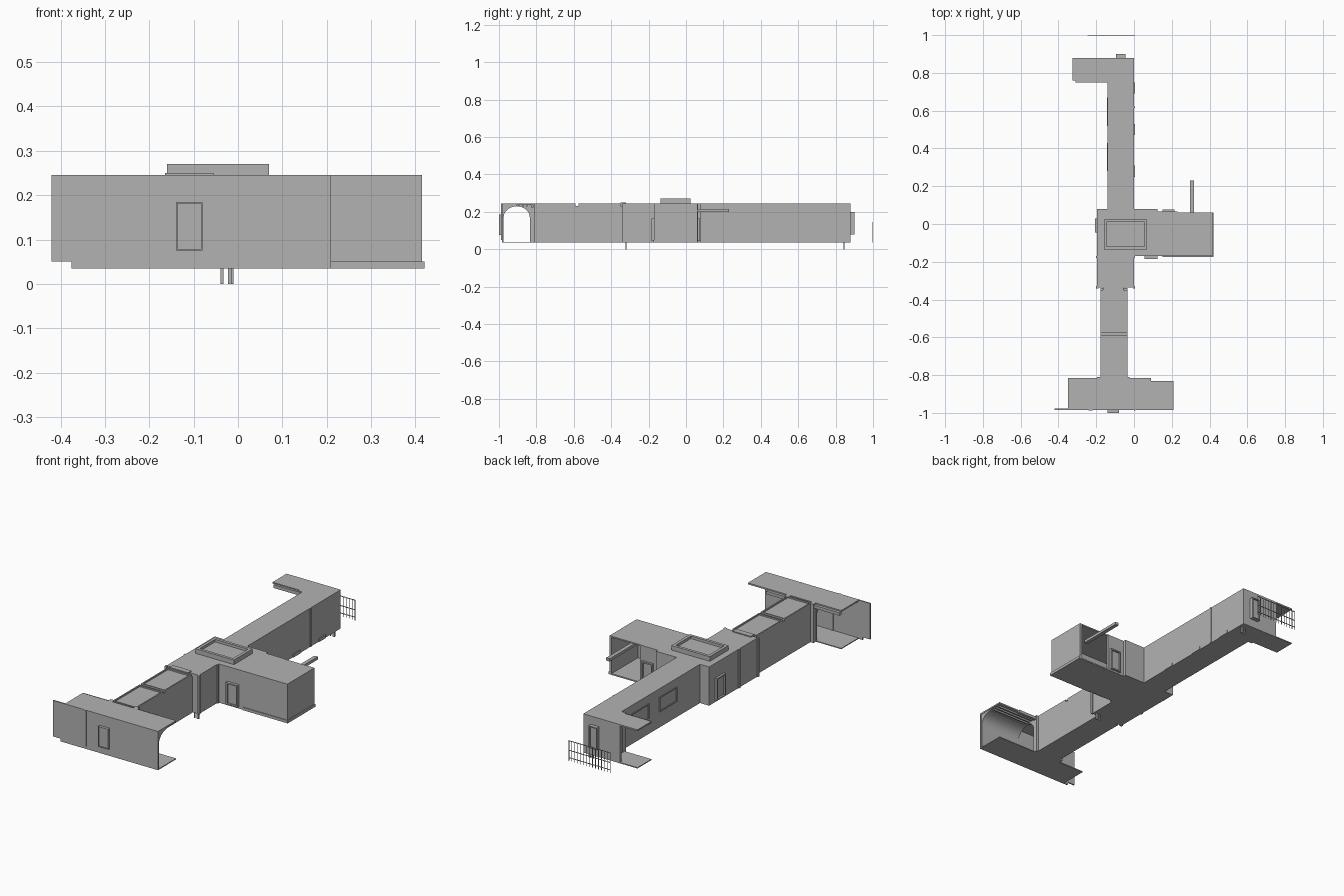
import bpy, bmesh, math
from mathutils import Vector

if "Cube" in bpy.data.objects:
    bpy.data.objects.remove(bpy.data.objects["Cube"])

grey = bpy.data.materials.new("plain_grey")
grey.use_nodes = True
colour = (0.45, 0.45, 0.45, 1)
grey.diffuse_color = colour
grey.node_tree.nodes["Principled BSDF"].inputs["Base Color"].default_value = colour

FLOOR, TOP = 0.035, 0.245


def finish(name, bm):
    bmesh.ops.recalc_face_normals(bm, faces=bm.faces)
    mesh = bpy.data.meshes.new(name)
    bm.to_mesh(mesh)
    bm.free()
    mesh.materials.append(grey)
    obj = bpy.data.objects.new(name, mesh)
    bpy.context.collection.objects.link(obj)
    return obj


def add_box(bm, x, y, z):
    verts = bmesh.ops.create_cube(bm, size=1)["verts"]
    for v in verts:
        v.co = Vector([(a + b) / 2 + c * (b - a) for c, (a, b) in zip(v.co, (x, y, z))])


def box(name, x, y, z=(FLOOR, TOP)):
    bm = bmesh.new()
    add_box(bm, x, y, z)
    return finish(name, bm)


def tray(name, x, y, z, normal, rim, depth):
    """Box with one face inset and sunk."""
    bm = bmesh.new()
    add_box(bm, x, y, z)
    bm.normal_update()
    n = Vector(normal)
    face = max(bm.faces, key=lambda f: f.normal.dot(n))
    bmesh.ops.inset_region(bm, faces=[face], thickness=rim)
    inner = bmesh.ops.extrude_discrete_faces(bm, faces=[face])["faces"][0]
    for v in inner.verts:
        v.co -= n * depth
    return finish(name, bm)


def extrude_x(name, profile, x0, x1):
    """Extrude a (y, z) profile along x."""
    bm = bmesh.new()
    face = bm.faces.new([bm.verts.new((x0, y, z)) for y, z in profile])
    new = bmesh.ops.extrude_face_region(bm, geom=[face])["geom"]
    bmesh.ops.translate(bm, vec=(x1 - x0, 0, 0),
                        verts=[g for g in new if isinstance(g, bmesh.types.BMVert)])
    return finish(name, bm)


def arc(start, end, steps):
    angles = [math.radians(start + (end - start) * i / steps) for i in range(steps + 1)]
    return [(-0.905 + 0.07 * math.cos(a), 0.17 + 0.06 * math.sin(a)) for a in angles]


# Front cross hall: open ends, thin front wall, roof and floor
box("front_wall", (-0.375, 0.21), (-0.985, -0.978))
box("front_wall_end", (-0.42, -0.375), (-0.985, -0.978), (0.05, TOP))
box("front_hall_roof", (-0.35, 0.21), (-0.978, -0.83), (0.237, TOP))
box("front_hall_floor", (-0.35, 0.21), (-0.978, -0.83), (FLOOR, 0.04))
box("front_hall_lintel", (-0.35, 0.09), (-0.83, -0.815), (0.222, 0.238))
for i, (a, b) in enumerate([(-0.24, -0.22), (0.0, 0.007)]):
    box(f"front_wall_seam_{i}", (a, b), (-0.988, -0.985), (0.05, TOP))

arch = [(-0.978, FLOOR), (-0.978, TOP), (-0.83, TOP), (-0.83, FLOOR), (-0.835, FLOOR)]
arch += arc(0, 180, 16) + [(-0.975, FLOOR)]
for name, x in (("right_arch", -0.2), ("left_arch", -0.04)):
    extrude_x(name, arch, x, x + 0.015)
cove = [(-0.978, FLOOR), (-0.978, TOP), (-0.905, TOP)] + arc(90, 180, 8) + [(-0.975, FLOOR)]
extrude_x("left_wing_cove", cove, -0.025, 0.208)
for i in range(3):
    y = -0.895 + i * 0.02
    box(f"ceiling_rib_{i}", (-0.025, 0.2), (y, y + 0.008), (0.228, 0.238))
for i, x in enumerate((-0.185, -0.035)):
    box(f"hall_corner_post_{i}", (x - 0.012, x + 0.012), (-0.835, -0.81))

# Front corridor with two sunk roof panels
box("front_corridor", (-0.178, -0.035), (-0.83, -0.34), (FLOOR, 0.232))
for i, (a, b) in enumerate([(-0.82, -0.59), (-0.575, -0.35)]):
    tray(f"corridor_roof_panel_{i}", (-0.178, -0.035), (a, b), (0.23, TOP), (0, 0, 1), 0.01, 0.007)
box("corridor_collar", (-0.165, -0.055), (-0.35, -0.32), (FLOOR, 0.25))

# Central block and roof tray
box("central_block", (-0.195, 0), (-0.335, 0.08))
for i, x in enumerate((-0.195, 0.0)):
    for j, y in enumerate((-0.335, -0.175)):
        box(f"central_post_{i}_{j}", (x - 0.006, x + 0.006), (y - 0.006, y + 0.006))
tray("roof_unit", (-0.16, 0.07), (-0.135, 0.025), (TOP, 0.27), (0, 0, 1), 0.022, 0.014)

# Side room, open at the back near its far end
box("side_room_floor", (0, 0.41), (-0.17, 0.062), (FLOOR, 0.042))
box("side_room_roof", (0, 0.41), (-0.17, 0.062), (0.238, TOP))
box("side_room_front_wall", (0, 0.41), (-0.17, -0.163))
box("side_room_end_wall", (0.403, 0.415), (-0.17, 0.062))
box("side_room_back_wall", (0, 0.23), (0.055, 0.065))
box("side_room_inner_wall", (0, 0.125), (0.06, 0.08))
box("side_room_front_skirt", (0.15, 0.42), (-0.174, -0.17), (FLOOR, 0.05))
box("side_room_end_skirt", (0.412, 0.42), (-0.174, 0.062), (FLOOR, 0.05))
box("side_room_arm", (0.297, 0.318), (-0.02, 0.23), (0.2, 0.215))

# Back corridor with end wing
box("back_corridor", (-0.14, 0), (0.08, 0.88))
box("wing_roof", (-0.325, -0.14), (0.76, 0.88), (0.237, TOP))
box("wing_floor", (-0.325, -0.14), (0.76, 0.88), (FLOOR, 0.04))
box("wing_back_wall", (-0.22, -0.14), (0.868, 0.88))
box("wing_lintel", (-0.31, -0.14), (0.748, 0.76), (0.222, 0.24))
box("wing_post", (-0.165, -0.14), (0.75, 0.78))
for i, (a, b) in enumerate([(0.28, 0.43), (0.52, 0.67)]):
    tray(f"corridor_window_{i}", (-0.144, -0.13), (a, b), (0.12, 0.2), (-1, 0, 0), 0.008, 0.008)
for i, y in enumerate((0.25, 0.47, 0.69)):
    box(f"wall_foot_{i}", (0, 0.004), (y, y + 0.06), (FLOOR, 0.052))
box("corridor_seam", (0, 0.004), (0.615, 0.622))

# Doors as framed panels
tray("front_door", (-0.14, -0.08), (-1.0, -0.98), (0.075, 0.185), (0, -1, 0), 0.005, 0.004)
tray("back_door", (-0.095, -0.045), (0.87, 0.9), (0.08, 0.2), (0, 1, 0), 0.008, 0.008)
tray("side_room_front_door", (0.055, 0.125), (-0.185, -0.165), (0.045, 0.165), (0, -1, 0), 0.01, 0.01)
tray("side_room_back_door", (0.15, 0.215), (0.055, 0.076), (0.045, 0.165), (0, 1, 0), 0.01, 0.01)
tray("central_door", (-0.207, -0.19), (-0.045, 0.03), (0.045, 0.165), (-1, 0, 0), 0.01, 0.01)

# Short pipes below the floor
for i, x in enumerate((-0.036, -0.02, -0.013)):
    for j, y in enumerate((-0.32, 0.845)):
        box(f"pipe_{i}_{j}", (x - 0.003, x + 0.003), (y - 0.003, y + 0.003), (0, 0.04))

# Free-standing railing
bm = bmesh.new()
for z in (0.05, 0.09, 0.142):
    add_box(bm, (-0.245, 0.005), (0.997, 1.0), (z, z + 0.003))
for i in range(15):
    x = -0.245 + i * 0.0177
    add_box(bm, (x - 0.001, x + 0.001), (0.997, 1.0), (FLOOR, 0.145))
finish("railing", bm)
